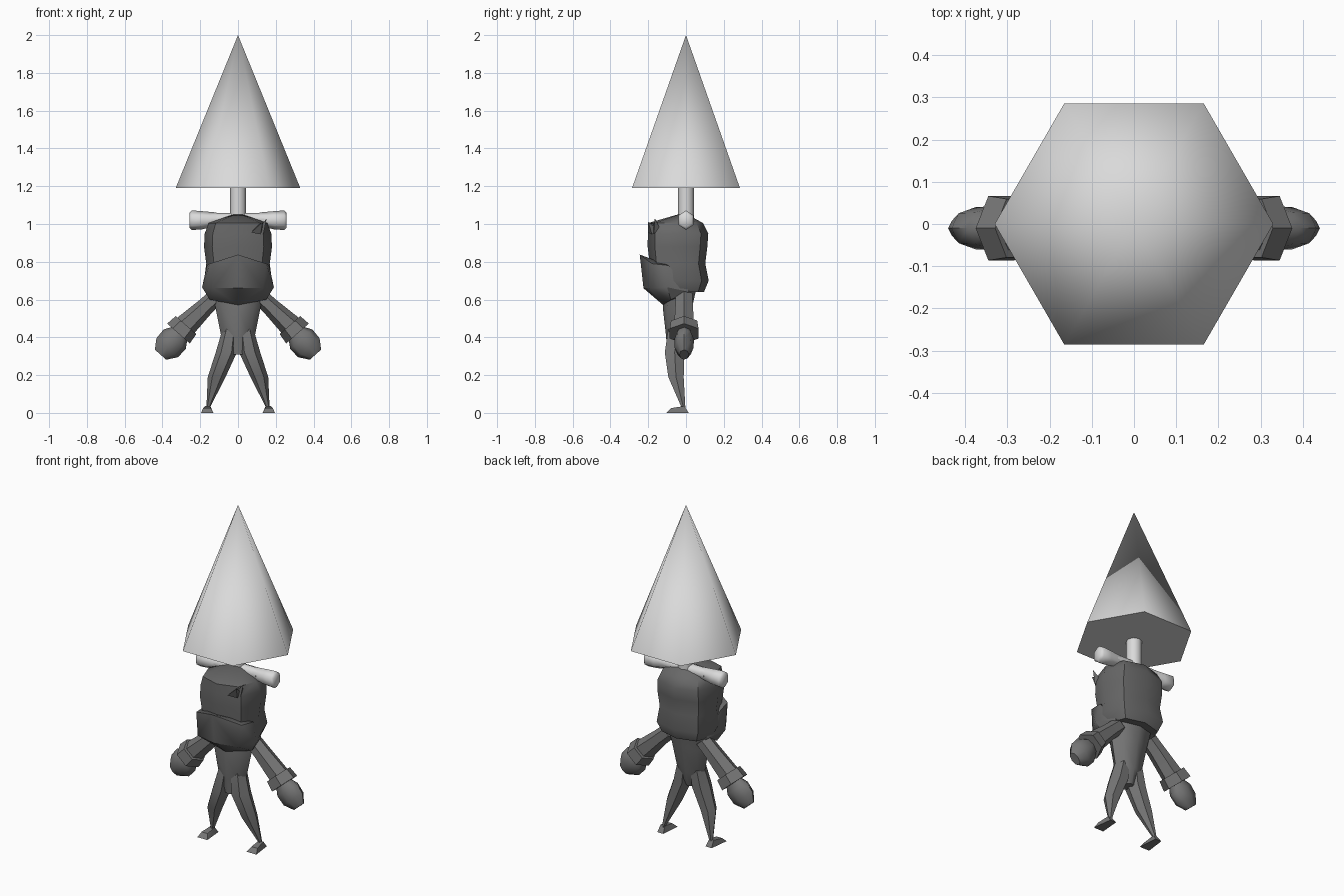
import bpy, bmesh, math
from mathutils import Vector

cube = bpy.data.objects.get("Cube")
if cube:
    bpy.data.objects.remove(cube, do_unlink=True)


def material(name, value):
    mat = bpy.data.materials.new(name)
    mat.use_nodes = True
    colour = (value, value, value, 1)
    mat.diffuse_color = colour
    mat.node_tree.nodes["Principled BSDF"].inputs["Base Color"].default_value = colour
    return mat


light = material("light_grey", 0.7)
dark = material("dark_grey", 0.18)
darker = material("darker_grey", 0.14)


def finish(name, bm, mat, angle):
    bmesh.ops.recalc_face_normals(bm, faces=bm.faces[:])
    mesh = bpy.data.meshes.new(name)
    bm.to_mesh(mesh)
    bm.free()
    mesh.materials.append(mat)
    obj = bpy.data.objects.new(name, mesh)
    bpy.context.scene.collection.objects.link(obj)
    bpy.ops.object.select_all(action="DESELECT")
    obj.select_set(True)
    bpy.context.view_layer.objects.active = obj
    bpy.ops.object.shade_smooth_by_angle(angle=math.radians(angle))
    return obj


def squared(value, power):
    return math.copysign(abs(value) ** power, value)


def loft(name, stations, mat, axis=(0, 0, 1), sides=8, side=1, power=1, angle=45):
    """Join rings (x, y, z, radius across, radius in depth) along an axis."""
    depth = Vector((0, 1, 0))
    across = depth.cross(Vector(axis)).normalized()
    bm = bmesh.new()
    rings = []
    for x, y, z, ra, rd in stations:
        ring = []
        for i in range(sides):
            a = math.tau * i / sides
            p = Vector((x, y, z)) + across * ra * squared(math.cos(a), power)
            p += depth * rd * squared(math.sin(a), power)
            ring.append(bm.verts.new((p.x * side, p.y, p.z)))
        rings.append(ring)
    for low, high in zip(rings, rings[1:]):
        for i in range(sides):
            j = (i + 1) % sides
            bm.faces.new((low[i], low[j], high[j], high[i]))
    bm.faces.new(rings[0])
    bm.faces.new(rings[-1])
    bmesh.ops.remove_doubles(bm, verts=bm.verts[:], dist=0.0005)
    return finish(name, bm, mat, angle)


def hull(name, points, mat, side=1, both=False, angle=35):
    bm = bmesh.new()
    for x, y, z in points:
        bm.verts.new((x * side, y, z))
        if both and x:
            bm.verts.new((-x, y, z))
    bmesh.ops.convex_hull(bm, input=bm.verts[:])
    return finish(name, bm, mat, angle)


# Tall six-sided hat on its stem
bm = bmesh.new()
base = [bm.verts.new((0.33 * math.cos(i * math.tau / 6), 0.33 * math.sin(i * math.tau / 6), 1.19))
        for i in range(6)]
tip = bm.verts.new((0, 0, 2))
bm.faces.new(base)
for i in range(6):
    bm.faces.new((base[i], base[(i + 1) % 6], tip))
finish("hat", bm, light, 65)
loft("hat_stem", [(0, 0, 1.0, 0.043, 0.043), (0, 0, 1.2, 0.043, 0.043)], light, angle=65)

# Crossbar with knobbed ends
loft("crossbar", [(-0.14, 0, 1.025, 0.034, 0.034), (0.14, 0, 1.025, 0.034, 0.034)],
     light, axis=(1, 0, 0), angle=65)
for side, label in ((1, "left"), (-1, "right")):
    loft(label + "_knob", [(0.115, 0, 1.025, 0.036, 0.034), (0.19, 0, 1.02, 0.048, 0.043),
                           (0.245, 0, 1.02, 0.052, 0.045), (0.258, 0, 1.02, 0.038, 0.034)],
         light, axis=(1, 0, 0), sides=6, side=side, angle=65)

# Blocky head
loft("head", [(0, -0.03, 0.64, 0.15, 0.125), (0, -0.035, 0.70, 0.18, 0.155),
              (0, -0.045, 0.79, 0.168, 0.147), (0, -0.045, 0.88, 0.18, 0.158),
              (0, -0.042, 0.95, 0.176, 0.16), (0, -0.055, 1.005, 0.155, 0.145),
              (0, -0.01, 1.06, 0, 0)], darker, power=0.8)

# Heavy jaw over the lower face
hull("jaw", [(0, -0.245, 0.838), (0.15, -0.18, 0.79), (0.165, -0.09, 0.78), (0, -0.225, 0.66),
             (0.13, -0.195, 0.66), (0.19, -0.10, 0.665), (0.15, -0.08, 0.60),
             (0, -0.12, 0.57), (0.14, 0.02, 0.64)], darker, both=True)

# Two small spikes on one side of the brow
hull("upright_spike", [(0.09, -0.18, 0.95), (0.135, -0.17, 0.95), (0.12, -0.13, 0.96),
                       (0.152, -0.165, 1.03)], darker)
hull("forward_spike", [(0.12, -0.18, 0.945), (0.13, -0.15, 0.97), (0.10, -0.15, 0.99),
                       (0.07, -0.2, 0.955), (0.13, -0.2, 1.01)], darker)

# Torso narrowing to the waist
loft("torso", [(0, -0.03, 0.66, 0.14, 0.085), (0, -0.045, 0.56, 0.12, 0.078),
               (0, -0.05, 0.40, 0.088, 0.055), (0, -0.06, 0.31, 0.03, 0.04)], dark)

for side, label in ((1, "left"), (-1, "right")):
    # Tapering legs and wedge feet
    loft(label + "_leg", [(0.04, -0.05, 0.45, 0.04, 0.05), (0.062, -0.06, 0.32, 0.056, 0.06),
                          (0.113, -0.053, 0.19, 0.047, 0.047), (0.156, -0.015, 0.035, 0.011, 0.013),
                          (0.156, -0.015, 0.02, 0.011, 0.013)], dark, sides=6, side=side)
    hull(label + "_foot", [(0.13, -0.105, 0), (0.195, -0.105, 0), (0.14, 0.015, 0), (0.18, 0.015, 0),
                           (0.145, -0.08, 0.025), (0.185, -0.08, 0.025),
                           (0.147, -0.01, 0.036), (0.175, -0.01, 0.036)], dark, side=side)
    # Arms, flared cuffs and rounded hands
    reach = (0.66, 0, -0.75)
    loft(label + "_arm", [(0.11, -0.01, 0.62, 0.045, 0.05), (0.17, -0.01, 0.565, 0.047, 0.053),
                          (0.285, -0.01, 0.455, 0.062, 0.06)], dark, axis=reach, sides=6, side=side)
    loft(label + "_cuff", [(0.275, -0.01, 0.465, 0.072, 0.08), (0.315, -0.01, 0.42, 0.08, 0.088)],
         dark, axis=reach, sides=6, side=side)
    loft(label + "_hand", [(0.30, -0.01, 0.43, 0.045, 0.035), (0.335, -0.01, 0.39, 0.078, 0.052),
                           (0.375, -0.01, 0.345, 0.076, 0.05), (0.41, -0.01, 0.308, 0.04, 0.025)],
         dark, axis=reach, side=side, angle=55)
